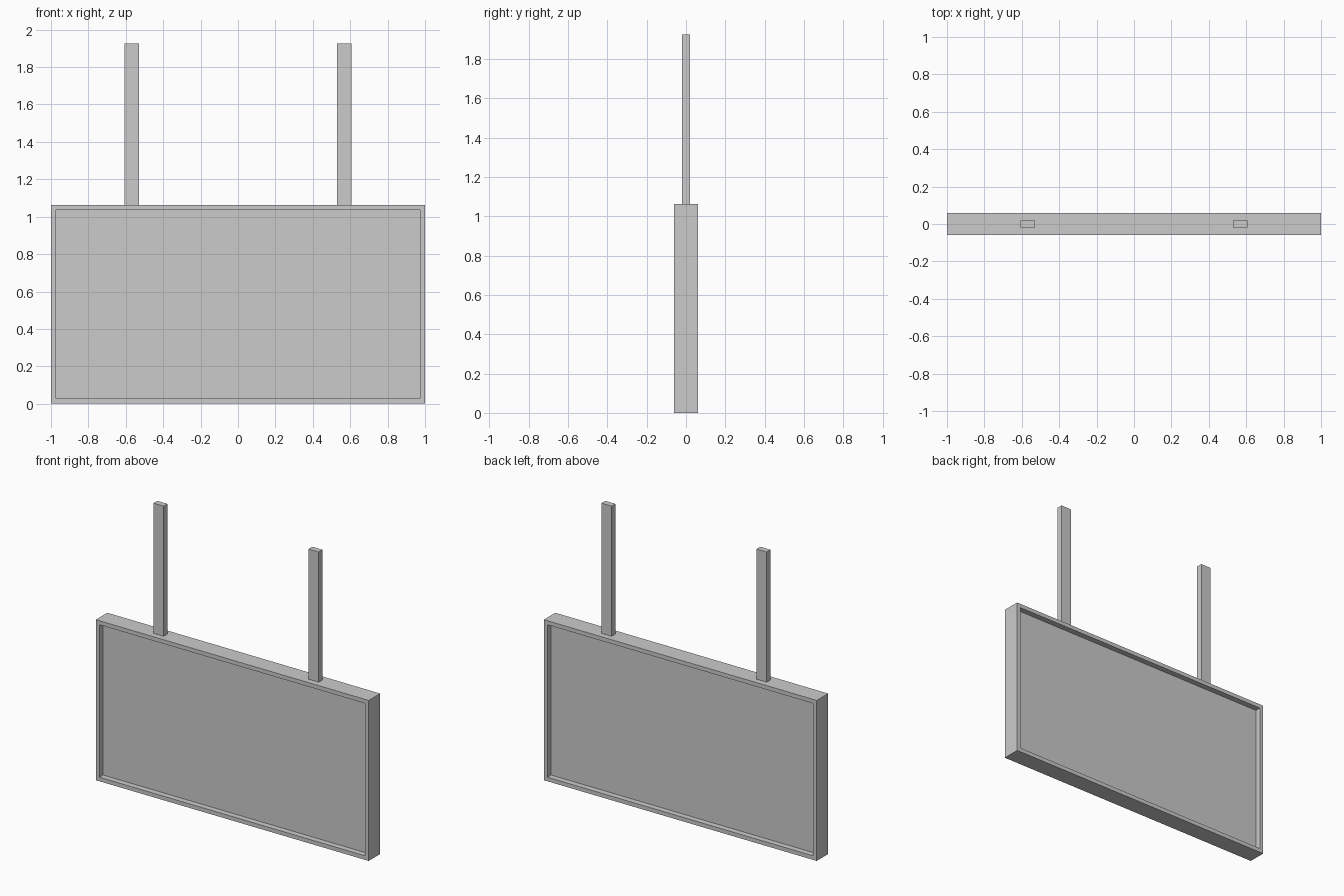
import bpy, bmesh
from mathutils import Vector

if "Cube" in bpy.data.objects:
    bpy.data.objects.remove(bpy.data.objects["Cube"])

FRAME_H, FRAME_D, BORDER, RECESS = 1.063, 0.12, 0.038, 0.038
POST_W, POST_D, POST_TOP, POST_X = 0.075, 0.04, 1.925, 0.568


def box(name, size, center, recess=False):
    bm = bmesh.new()
    bmesh.ops.create_cube(bm, size=1)
    bmesh.ops.scale(bm, vec=size, verts=bm.verts)
    bmesh.ops.translate(bm, vec=center, verts=bm.verts)
    if recess:
        # Inset the front and back faces, then sink the panels into the frame
        bm.normal_update()
        for face in [f for f in bm.faces if abs(f.normal.y) > 0.9]:
            normal = face.normal.copy()
            bmesh.ops.inset_region(bm, faces=[face], thickness=BORDER)
            ext = bmesh.ops.extrude_discrete_faces(bm, faces=[face])
            for v in ext["faces"][0].verts:
                v.co -= normal * RECESS
        bmesh.ops.recalc_face_normals(bm, faces=bm.faces)
    mesh = bpy.data.meshes.new(name)
    bm.to_mesh(mesh)
    bm.free()
    obj = bpy.data.objects.new(name, mesh)
    bpy.context.collection.objects.link(obj)
    return obj


# Sign board with a recessed panel on both sides
box("sign_board", Vector((2, FRAME_D, FRAME_H)), Vector((0, 0, FRAME_H / 2)), recess=True)

# Two hanging posts
for side, s in (("left", -1), ("right", 1)):
    box(f"hanging_post_{side}", Vector((POST_W, POST_D, POST_TOP - FRAME_H)),
        Vector((s * POST_X, 0, (POST_TOP + FRAME_H) / 2)))
